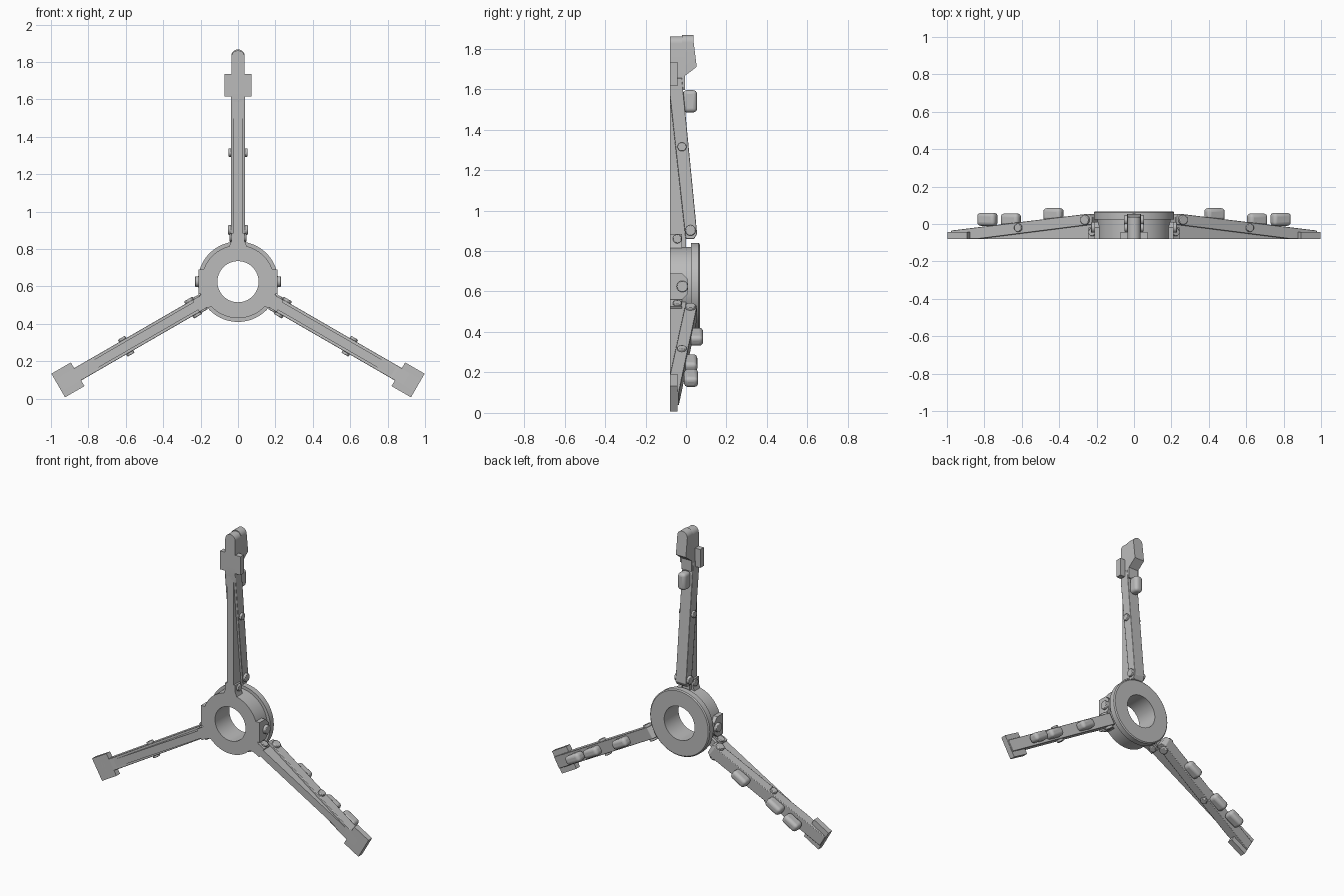
import bpy, bmesh
from math import pi, cos, sin, radians
from mathutils import Matrix, Vector

cube = bpy.data.objects.get("Cube")
if cube:
    bpy.data.objects.remove(cube, do_unlink=True)

grey = bpy.data.materials.new("plain grey")
grey.use_nodes = True
grey.diffuse_color = (0.5, 0.5, 0.5, 1)
grey.node_tree.nodes["Principled BSDF"].inputs["Base Color"].default_value = (0.5, 0.5, 0.5, 1)

HUB = Matrix.Translation((0, 0, 0.625))


def add(name, bm, place, bevel=0, segments=2):
    """Turn a bmesh into a finished, placed object."""
    bmesh.ops.recalc_face_normals(bm, faces=bm.faces)
    mesh = bpy.data.meshes.new(name)
    bm.to_mesh(mesh)
    bm.free()
    mesh.materials.append(grey)
    ob = bpy.data.objects.new(name, mesh)
    bpy.context.collection.objects.link(ob)
    ob.matrix_world = place
    if bevel:
        mod = ob.modifiers.new("rounding", "BEVEL")
        mod.width, mod.segments = bevel, segments
    bpy.ops.object.select_all(action="DESELECT")
    ob.select_set(True)
    bpy.context.view_layer.objects.active = ob
    bpy.ops.object.shade_smooth_by_angle(angle=radians(35))
    return ob


def prism(name, points, offset, place, bevel=0):
    """Extrude a closed outline of 3D points along an offset."""
    bm = bmesh.new()
    face = bm.faces.new([bm.verts.new(p) for p in points])
    out = bmesh.ops.extrude_face_region(bm, geom=[face])
    verts = [g for g in out["geom"] if isinstance(g, bmesh.types.BMVert)]
    bmesh.ops.translate(bm, verts=verts, vec=offset)
    return add(name, bm, place, bevel)


def side_prism(name, outline, half, place, bevel=0):
    """Side outline of (y, z) points, extruded across the arm."""
    return prism(name, [(-half, y, z) for y, z in outline], (2 * half, 0, 0), place, bevel)


def box(name, lo, hi, place, bevel=0, segments=2):
    lo, hi = Vector(lo), Vector(hi)
    bm = bmesh.new()
    bmesh.ops.create_cube(bm, size=1)
    bmesh.ops.scale(bm, verts=bm.verts, vec=hi - lo)
    bmesh.ops.translate(bm, verts=bm.verts, vec=(lo + hi) / 2)
    return add(name, bm, place, bevel, segments)


def pin(name, half, y, z, radius, place):
    """Bolt lying across the arm, with softened ends."""
    bm = bmesh.new()
    bmesh.ops.create_cone(bm, cap_ends=True, segments=24, radius1=radius,
                          radius2=radius, depth=2 * half)
    bmesh.ops.transform(bm, verts=bm.verts,
                        matrix=Matrix.Translation((0, y, z)) @ Matrix.Rotation(pi / 2, 4, "Y"))
    return add(name, bm, place, 0.004)


# Hub ring: stepped section spun around the y axis
section = [(0.11, -0.08), (0.195, -0.08), (0.195, 0.025), (0.215, 0.025),
           (0.215, 0.062), (0.208, 0.068), (0.11, 0.068)]
bm = bmesh.new()
verts = [bm.verts.new((r, y, 0)) for r, y in section]
edges = [bm.edges.new((verts[i - 1], verts[i])) for i in range(len(verts))]
bmesh.ops.spin(bm, geom=verts + edges, cent=(0, 0, 0), axis=(0, 1, 0),
               angle=2 * pi, steps=72, use_merge=True)
bmesh.ops.remove_doubles(bm, verts=bm.verts, dist=0.0001)
add("hub_ring", bm, HUB)

# Side bosses and bolts on the hub
side_prism("hub_boss", [(-0.08, -0.065), (-0.02, -0.065), (0.01, -0.035),
                        (0.01, 0.035), (-0.02, 0.065), (-0.08, 0.065)], 0.03,
           HUB @ Matrix.Translation((0.182, 0, 0)))
side_prism("hub_boss_right", [(-0.08, -0.065), (-0.02, -0.065), (0.01, -0.035),
                              (0.01, 0.035), (-0.02, 0.065), (-0.08, 0.065)], 0.03,
           HUB @ Matrix.Translation((-0.182, 0, 0)))
for s, side in ((1, "left"), (-1, "right")):
    pin("hub_bolt_" + side, 0.025, -0.018, 0, 0.028, HUB @ Matrix.Translation((s * 0.205, 0, 0)))

# Three arms, each modelled pointing up and turned about the hub
for label, turn in (("top", 0), ("left", 120), ("right", -120)):
    place = HUB @ Matrix.Rotation(radians(turn), 4, "Y")
    top = label == "top"

    # front web under the sloping brace
    side_prism(label + "_arm_web", [(-0.08, 0.18), (0.0, 0.18), (0.0, 0.24),
                                    (-0.06, 0.96), (-0.08, 0.96)], 0.024, place)
    # sloping brace running into the foot
    end = 1.03 if top else 1.108
    end_y = -0.02 if top else -0.035
    side_prism(label + "_arm_brace", [(-0.002, 0.235), (0.04, 0.235), (0.055, 0.26),
                                      (end_y, end), (-0.08, end), (-0.08, 0.945)],
               0.038, place, 0.003)
    # bracket joining the arm to the hub
    prism(label + "_hub_bracket", [(-0.055, -0.08, 0.17), (0.055, -0.08, 0.17),
                                   (0.036, -0.08, 0.215), (0.036, -0.08, 0.26),
                                   (-0.036, -0.08, 0.26), (-0.036, -0.08, 0.215)],
          (0, 0.06, 0), place)
    # foot plate
    box(label + "_foot", (-0.073, -0.08, 0.99), (0.073, -0.043, 1.11), place)

    # hinge bolts
    pin(label + "_bracket_bolt", 0.046, -0.043, 0.235, 0.022, place)
    pin(label + "_hinge_bolt", 0.053, 0.022, 0.277, 0.026, place)
    pin(label + "_brace_bolt", 0.052, -0.02, 0.69, 0.022, place)

    # rounded pads on the back
    pads = [(0.915, 0.055)] if top else [(0.497, 0.085), (0.76, 0.056), (0.905, 0.06)]
    for i, (r, y) in enumerate(pads):
        box(f"{label}_pad_{i + 1}", (-0.028, y - 0.07, r - 0.055), (0.028, y, r + 0.055),
            place, 0.02, 4)

# Rounded tip with a hooked block behind it
half = 0.036
arch = [(half * cos(pi * i / 16), -0.08, 1.2 + half * sin(pi * i / 16)) for i in range(17)]
prism("tip_post", [(-half, -0.08, 0.97), (half, -0.08, 0.97)] + arch, (0, 0.075, 0), HUB)
arch = [(x, -0.02, z + 0.006) for x, y, z in arch]
hook = prism("tip_hook", [(-half, -0.02, 1.03), (half, -0.02, 1.03)] + arch, (0, 0.058, 0), HUB)
# slant the lower end and lean the back of the hook
for v in hook.data.vertices:
    if v.co.y > 0:
        if v.co.z < 1.1:
            v.co.y, v.co.z = 0.053, 1.085
